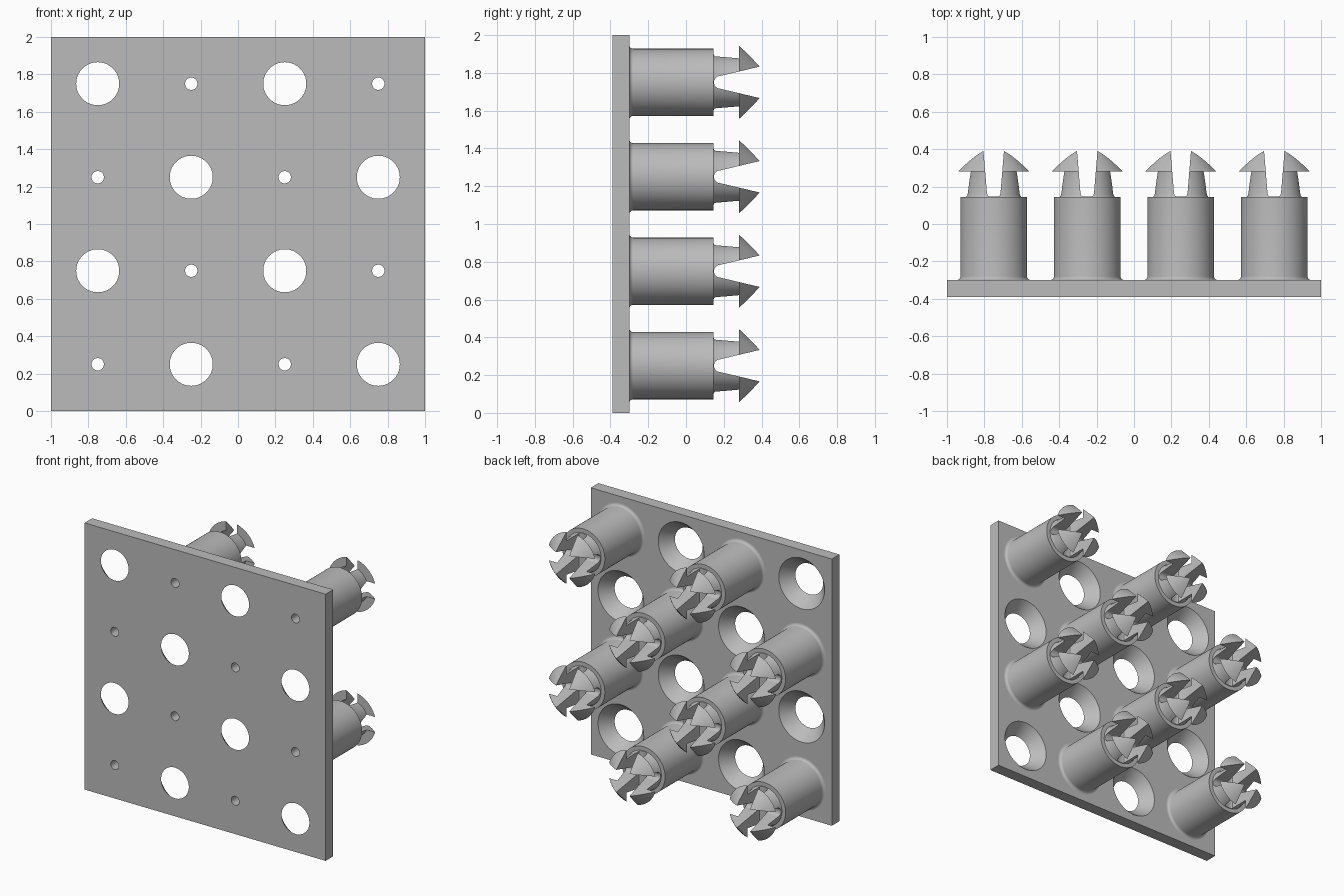
import bpy, bmesh, math
from mathutils import Matrix, Vector

cube = bpy.data.objects.get("Cube")
if cube:
    bpy.data.objects.remove(cube, do_unlink=True)

grey = bpy.data.materials.new("light grey plastic")
grey.use_nodes = True
grey.diffuse_color = (0.5, 0.5, 0.5, 1)
grey.node_tree.nodes["Principled BSDF"].inputs["Base Color"].default_value = (0.5, 0.5, 0.5, 1)

SEGMENTS = 64
FRONT, BACK, SHOULDER, TIP = -0.39, -0.30, 0.145, 0.39
GRID = (-0.75, -0.25, 0.25, 0.75)
BORE = 0.033


def make_object(name, bm):
    bmesh.ops.recalc_face_normals(bm, faces=bm.faces)
    mesh = bpy.data.meshes.new(name)
    bm.to_mesh(mesh)
    bm.free()
    mesh.materials.append(grey)
    obj = bpy.data.objects.new(name, mesh)
    bpy.context.collection.objects.link(obj)
    return obj


def lathe(name, profile):
    """Closed ring of (radius, depth) points spun around local z."""
    bm = bmesh.new()
    rings = []
    for i in range(SEGMENTS):
        a = 2 * math.pi * i / SEGMENTS
        rings.append([bm.verts.new((r * math.cos(a), r * math.sin(a), d)) for r, d in profile])
    n = len(profile)
    for i, ring in enumerate(rings):
        after = rings[(i + 1) % SEGMENTS]
        for j in range(n):
            k = (j + 1) % n
            bm.faces.new((ring[j], after[j], after[k], ring[k]))
    return make_object(name, bm)


def slot_cutter(name, half_outline, turned):
    """Prism whose mirrored (half width, depth) outline is the slot."""
    outline = half_outline + [(-w, d) for w, d in reversed(half_outline)]
    bm = bmesh.new()
    face = bm.faces.new([bm.verts.new((w, -0.3, d)) for w, d in outline])
    grown = bmesh.ops.extrude_face_region(bm, geom=[face])["geom"]
    bmesh.ops.translate(bm, vec=(0, 0.6, 0), verts=[v for v in grown if isinstance(v, bmesh.types.BMVert)])
    if turned:
        bmesh.ops.rotate(bm, matrix=Matrix.Rotation(math.pi / 2, 3, "Z"), verts=bm.verts)
    return make_object(name, bm)


def cut(obj, cutters):
    """Subtract the cutters, bake the result and discard them."""
    for cutter in cutters:
        mod = obj.modifiers.new("cut", "BOOLEAN")
        mod.operation, mod.solver, mod.object = "DIFFERENCE", "EXACT", cutter
    graph = bpy.context.evaluated_depsgraph_get()
    mesh = bpy.data.meshes.new_from_object(obj.evaluated_get(graph))
    obj.modifiers.clear()
    obj.data = mesh
    for cutter in cutters:
        bpy.data.objects.remove(cutter, do_unlink=True)
    mesh.shade_smooth()
    mesh.set_sharp_from_angle(angle=math.radians(30))


# Base plate with countersunk holes and small bores in a checkerboard
bm = bmesh.new()
bmesh.ops.create_cube(bm, size=1)
bmesh.ops.scale(bm, vec=(2, BACK - FRONT, 2), verts=bm.verts)
bmesh.ops.translate(bm, vec=(0, (FRONT + BACK) / 2, 1), verts=bm.verts)
plate = make_object("base_plate", bm)

turn = Matrix.Rotation(-math.pi / 2, 4, "X")
thickness = BACK - FRONT
peg_spots = []
bm = bmesh.new()
for row, z in enumerate(GRID):
    for col, x in enumerate(GRID):
        is_peg = (row + col) % 2 == 0
        if is_peg:
            peg_spots.append((x, 0, z + 1))
        # Countersink cones run one plate thickness past each end, halved
        r_front, r_back = (BORE, BORE) if is_peg else (0.0775, 0.2275)
        bmesh.ops.create_cone(bm, cap_ends=True, segments=SEGMENTS, radius1=r_front, radius2=r_back,
                              depth=2 * thickness,
                              matrix=Matrix.Translation((x, (FRONT + BACK) / 2, z + 1)) @ turn)
cut(plate, [make_object("hole_cutter", bm)])

# Snap peg: base fillet, sleeve, tapered neck and barbed conical head
fillet = 0.02
radius = 0.178
profile = [(BORE, BACK)]
for i in range(6):
    a = math.pi / 2 * i / 5
    profile.append((radius + fillet * (1 - math.sin(a)), BACK + fillet * (1 - math.cos(a))))
profile += [(radius, SHOULDER), (0.147, SHOULDER), (0.142, 0.155), (0.135, 0.28), (0.2, 0.28), (BORE, 0.463)]
peg = lathe("snap_peg", profile)

# Crossed slots split the head into four prongs
floor = SHOULDER + 0.003
round_slot = [(0.034 * math.sin(a), floor + 0.034 * (1 - math.cos(a)))
              for a in (math.pi / 2 * i / 6 for i in range(1, 7))]
round_slot.append((0.085 + 0.022, TIP + 0.1))
flat_slot = [(0.025, floor), (0.032, floor + 0.004), (0.036, floor + 0.015), (0.055 + 0.008, TIP + 0.1)]
cut(peg, [slot_cutter("level_slot", round_slot, True), slot_cutter("upright_slot", flat_slot, False)])

# Repeat the peg over the checkerboard, pointing backwards
for i, spot in enumerate(peg_spots):
    item = peg if i == 0 else peg.copy()
    if i:
        item.name = f"snap_peg_{i + 1}"
        bpy.context.collection.objects.link(item)
    item.matrix_world = Matrix.Translation(Vector(spot)) @ turn
